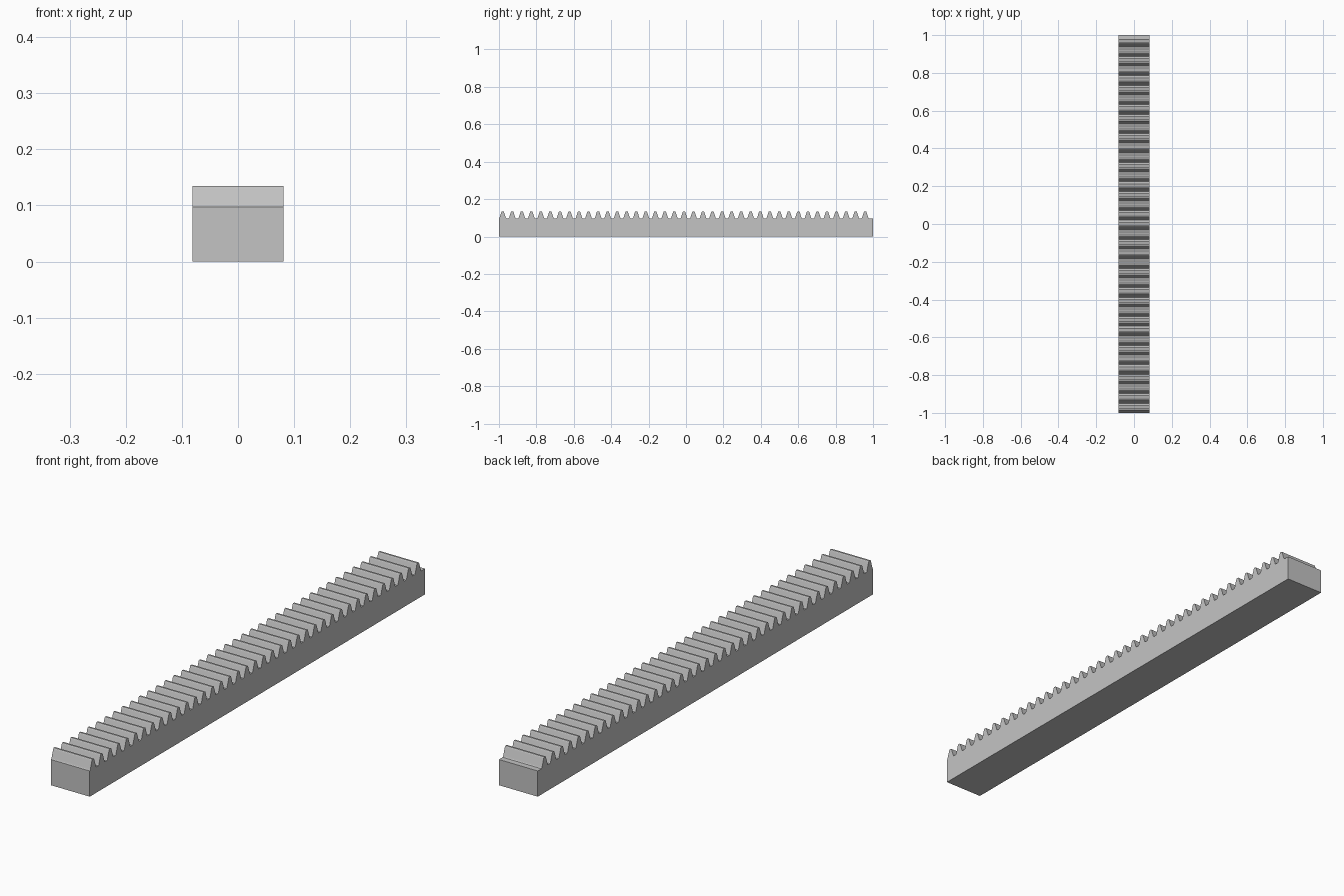
import bpy
import bmesh

cube = bpy.data.objects.get("Cube")
if cube:
    bpy.data.objects.remove(cube, do_unlink=True)

HALF_WIDTH = 0.081
ROOT, TIP = 0.097, 0.135
TEETH, PITCH, FIRST = 39, 0.051, -0.98

steel = bpy.data.materials.new("grey steel")
steel.use_nodes = True
grey = (0.55, 0.55, 0.55, 1)
steel.diffuse_color = grey
steel.node_tree.nodes["Principled BSDF"].inputs["Base Color"].default_value = grey

# Half tooth: distance from the tooth centre and height, from root fillet to rounded tip
half_tooth = [(0.020, ROOT), (0.0175, ROOT + 0.002), (0.016, ROOT + 0.006),
              (0.0075, TIP - 0.006), (0.006, TIP - 0.002), (0.0035, TIP)]
tooth = [(-d, z) for d, z in half_tooth] + [(d, z) for d, z in reversed(half_tooth)]

# Side profile of the bar with its row of teeth
profile = [(1, ROOT), (1, 0), (-1, 0)]
profile[3:] = [(FIRST + i * PITCH + y, z) for i in range(TEETH) for y, z in tooth]

# Extrude the profile across the width
bm = bmesh.new()
face = bm.faces.new([bm.verts.new((-HALF_WIDTH, y, z)) for y, z in profile])
extruded = bmesh.ops.extrude_face_region(bm, geom=[face])
moved = [v for v in extruded["geom"] if isinstance(v, bmesh.types.BMVert)]
bmesh.ops.translate(bm, verts=moved, vec=(2 * HALF_WIDTH, 0, 0))
bmesh.ops.recalc_face_normals(bm, faces=bm.faces)

mesh = bpy.data.meshes.new("gear_rack")
bm.to_mesh(mesh)
bm.free()
mesh.materials.append(steel)
rack = bpy.data.objects.new("gear_rack", mesh)
bpy.context.collection.objects.link(rack)
